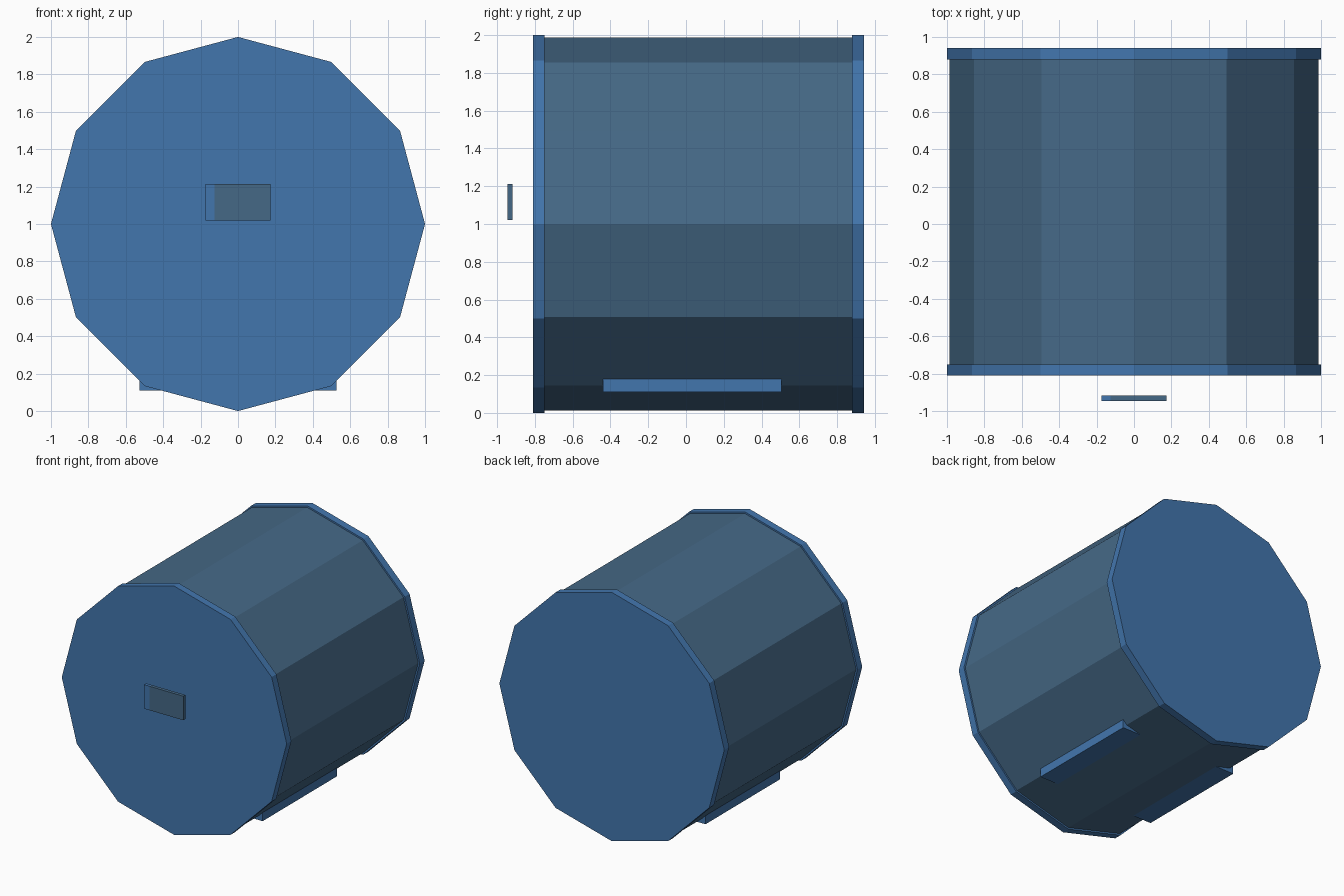
import bpy
import math

cube = bpy.data.objects.get("Cube")
if cube:
    bpy.data.objects.remove(cube, do_unlink=True)


def material(name, colour):
    mat = bpy.data.materials.new(name)
    mat.use_nodes = True
    mat.diffuse_color = (*colour, 1)
    mat.node_tree.nodes["Principled BSDF"].inputs["Base Color"].default_value = (*colour, 1)
    return mat


BLUE = material("bright_blue", (0.055, 0.18, 0.42))
SLATE = material("slate_blue", (0.06, 0.14, 0.24))


def finish(name, mat):
    obj = bpy.context.object
    obj.name = name
    obj.data.materials.append(mat)
    return obj


def drum(name, radius, y0, y1, mat):
    """Twelve-sided cylinder lying along y, with a corner pointing up."""
    bpy.ops.mesh.primitive_cylinder_add(
        vertices=12, radius=radius, depth=y1 - y0,
        location=(0, (y0 + y1) / 2, 1), rotation=(math.pi / 2, 0, 0))
    return finish(name, mat)


def box(name, low, high, mat):
    """Axis-aligned box between two corners."""
    bpy.ops.mesh.primitive_cube_add(
        size=1, location=[(a + b) / 2 for a, b in zip(low, high)])
    bpy.context.object.scale = [b - a for a, b in zip(low, high)]
    bpy.ops.object.transform_apply(location=False, rotation=False, scale=True)
    return finish(name, mat)


# Barrel and its two end caps
drum("barrel", 0.987, -0.75, 0.88, SLATE)
drum("front_cap", 1.0, -0.81, -0.75, BLUE)
drum("back_cap", 1.0, 0.88, 0.942, BLUE)

# Base bar that shows as a foot on each side
box("base_bar", (-0.527, -0.44, 0.11), (0.527, 0.505, 0.18), BLUE)

# Small plate standing clear of the front, with a blue end strip
box("front_plate", (-0.125, -0.945, 1.02), (0.175, -0.918, 1.213), SLATE)
box("front_plate_strip", (-0.175, -0.945, 1.02), (-0.125, -0.918, 1.213), BLUE)
